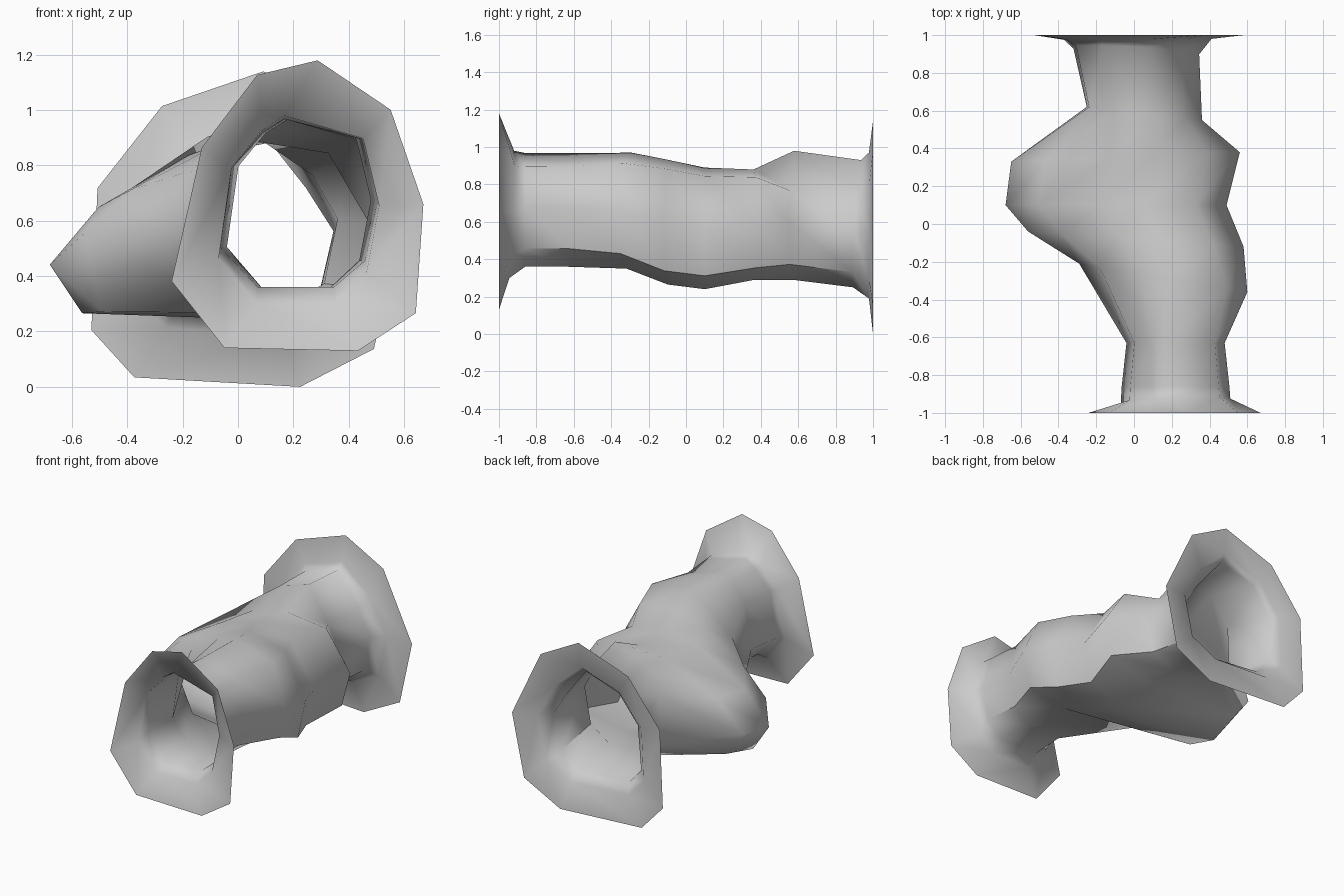
import bpy, bmesh

# Nine-sided cross-sections in a unit box (u = x, v = z), clockwise from the top
RIM = [(.58, 1), (.87, .83), (1, .505), (.97, .13), (.74, 0), (.21, .01), (0, .24), (.12, .70), (.34, .95)]
NECK = [(.41, 1), (.90, .88), (1, .52), (.92, .16), (.72, 0), (.24, 0), (0, .24), (.08, .72), (.27, .92)]
BULGE = [(.62, 1), (.86, .93), (1, .50), (.95, .11), (.72, 0), (.06, .01), (0, .43), (.15, .67), (.43, .92)]
MID = [(.62, 1), (.86, .93), (1, .50), (.95, .11), (.72, 0), (.10, .04), (0, .31), (.15, .63), (.43, .92)]
REAR = [(.60, 1), (.85, .69), (1, .46), (.92, .12), (.68, 0), (.14, .03), (0, .18), (.02, .63), (.23, .89)]
BACK = [(.56, 1), (.81, .87), (1, .48), (.92, .12), (.68, 0), (.14, .03), (0, .18), (.02, .63), (.23, .89)]
SECTIONS = [RIM, NECK, BULGE, MID, REAR, BACK]

# Rings along the tube: y left, y right, lean, x left, x right, z bottom, z top, section (blends SECTIONS)
RINGS = [
    (-1.00, -1.00, 0.00, -.24, .67, .13, 1.18, 0),
    (-.94, -.925, .03, -.07, .51, .30, .98, 1),
    (-.86, -.86, 0.00, -.065, .505, .36, .968, 1),
    (-.63, -.63, 0.00, -.04, .48, .36, .967, 1),
    (-.21, -.36, 0.00, -.29, .60, .35, .97, 1.6),
    (-.04, -.12, 0.00, -.56, .58, .265, .93, 2),
    (.10, .10, 0.00, -.68, .49, .24, .89, 3),
    (.33, .38, 0.00, -.65, .56, .29, .88, 3),
    (.62, .55, 0.00, -.25, .36, .29, .98, 4),
    (.94, .90, .04, -.32, .345, .25, .93, 4),
    (.975, .98, 0.00, -.37, .41, .19, .97, 4.5),
    (1.00, 1.00, 0.00, -.53, .58, 0.00, 1.14, 5),
]


def section(s):
    k = min(int(s), len(SECTIONS) - 2)
    t = s - k
    return [(p[0] + (q[0] - p[0]) * t, p[1] + (q[1] - p[1]) * t)
            for p, q in zip(SECTIONS[k], SECTIONS[k + 1])]


# Open flared tube lofted through the rings
bm = bmesh.new()
loops = []
for yl, yr, lean, xl, xr, zb, zt, s in RINGS:
    loops.append([bm.verts.new((xl + (xr - xl) * u,
                                yl + (yr - yl) * u + lean * (v - .5),
                                zb + (zt - zb) * v)) for u, v in section(s)])
for a, b in zip(loops, loops[1:]):
    for i in range(9):
        j = (i + 1) % 9
        bm.faces.new((a[i], b[i], b[j], a[j]))
# Crease along the lower right side
for k in range(2, 9):
    bm.edges.get((loops[k][3], loops[k + 1][3])).smooth = False
bmesh.ops.recalc_face_normals(bm, faces=bm.faces)

mesh = bpy.data.meshes.new("flared_tube")
bm.to_mesh(mesh)
bm.free()
tube = bpy.data.objects.new("flared_tube", mesh)
bpy.context.collection.objects.link(tube)
bpy.context.view_layer.objects.active = tube
tube.select_set(True)
bpy.ops.object.shade_smooth_by_angle(angle=1.5)
